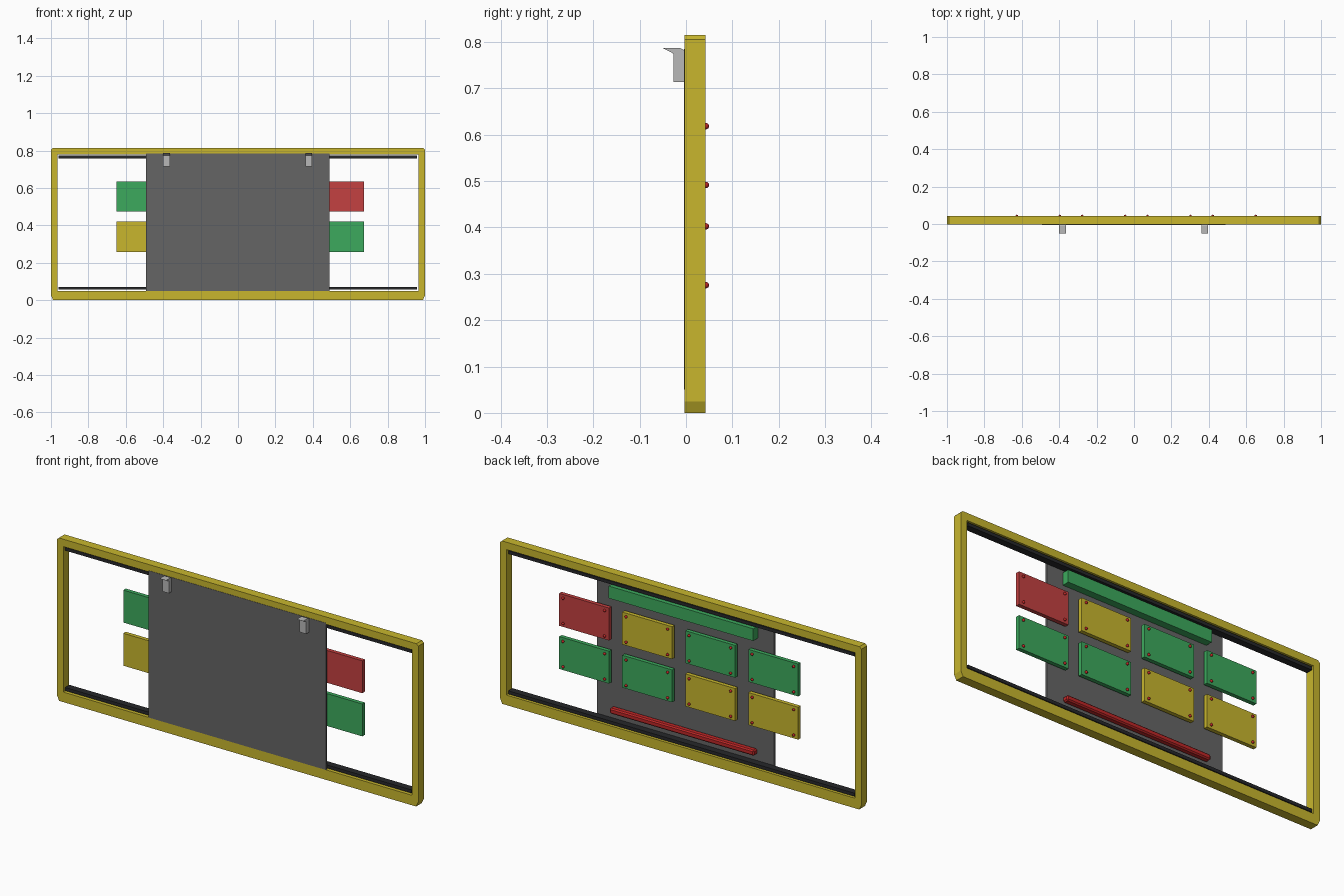
import bpy, bmesh
from mathutils import Matrix, Vector

if "Cube" in bpy.data.objects:
    bpy.data.objects.remove(bpy.data.objects["Cube"])


def material(name, rgb):
    m = bpy.data.materials.new(name)
    m.diffuse_color = (*rgb, 1)
    m.use_nodes = True
    m.node_tree.nodes["Principled BSDF"].inputs["Base Color"].default_value = m.diffuse_color
    return m


YELLOW = material("yellow", (0.58, 0.47, 0.027))
GREEN = material("green", (0.046, 0.40, 0.11))
RED = material("red", (0.55, 0.052, 0.052))
BRIGHT_RED = material("bright_red", (0.52, 0.02, 0.02))
GREY = material("dark_grey", (0.13, 0.13, 0.13))
LIGHT = material("light_grey", (0.48, 0.48, 0.48))
BLACK = material("black", (0.02, 0.021, 0.023))


def finish(name, bm, mat, bevel=0):
    bmesh.ops.recalc_face_normals(bm, faces=bm.faces)
    me = bpy.data.meshes.new(name)
    bm.to_mesh(me)
    bm.free()
    me.materials.append(mat)
    ob = bpy.data.objects.new(name, me)
    bpy.context.collection.objects.link(ob)
    if bevel:
        mod = ob.modifiers.new("edge_bevel", 'BEVEL')
        mod.width = bevel
        mod.segments = 1
        mod.limit_method = 'ANGLE'
    return ob


def box(name, x, y, z, mat, bevel=0):
    """Box from (min, max) pairs on each axis."""
    bm = bmesh.new()
    size = [b - a for a, b in (x, y, z)]
    mid = [(a + b) / 2 for a, b in (x, y, z)]
    bmesh.ops.create_cube(bm, size=1, matrix=Matrix.Translation(mid) @ Matrix.Diagonal((*size, 1)))
    return finish(name, bm, mat, bevel)


def extrude(bm, faces, offset):
    ret = bmesh.ops.extrude_face_region(bm, geom=faces, use_keep_orig=True)
    verts = [g for g in ret["geom"] if isinstance(g, bmesh.types.BMVert)]
    bmesh.ops.translate(bm, verts=verts, vec=Vector(offset))


# Outer frame: rectangular ring with clipped corners
F0, F1 = -0.003, 0.042
bm = bmesh.new()
outer = [(-0.988, 0), (0.988, 0), (1, 0.025), (1, 0.805),
         (0.99, 0.815), (-0.99, 0.815), (-1, 0.805), (-1, 0.025)]
inner = [(-0.965, 0.05), (0.965, 0.05), (0.965, 0.778), (-0.965, 0.778)]
o = [bm.verts.new((x, F0, z)) for x, z in outer]
i = [bm.verts.new((x, F0, z)) for x, z in inner]
ring = []
for k in range(4):
    n = (k + 1) % 4
    a, b, c = o[2 * k], o[2 * k + 1], o[(2 * k + 2) % 8]
    ring.append(bm.faces.new((a, b, i[n], i[k])))   # straight bar
    ring.append(bm.faces.new((b, c, i[n])))         # clipped corner
extrude(bm, ring, (0, F1 - F0, 0))
finish("outer_frame", bm, YELLOW)

# Dark rails just inside the top and bottom bars
box("top_rail", (-0.96, 0.957), (0.004, 0.038), (0.757, 0.773), BLACK)
box("bottom_rail", (-0.96, 0.957), (0.004, 0.038), (0.056, 0.072), BLACK)

# Front panel
box("front_panel", (-0.491, 0.489), (-0.0045, 0.004), (0.05, 0.785), GREY)

# Hooks on the panel front
profile = [(-0.003, 0.714), (-0.027, 0.714), (-0.027, 0.775),
           (-0.05, 0.787), (-0.012, 0.787), (-0.003, 0.782)]
for side, x in (("left", -0.40), ("right", 0.36)):
    bm = bmesh.new()
    face = bm.faces.new([bm.verts.new((x, y, z)) for y, z in profile])
    extrude(bm, [face], (0.036, 0, 0))
    finish(side + "_hook", bm, LIGHT)

# Two rows of four plates, each with four corner bolts
rows = [(0.555, (GREEN, GREEN, YELLOW, RED)),
        (0.339, (YELLOW, YELLOW, GREEN, GREEN))]
for r, (z, mats) in enumerate(rows):
    for c, mat in enumerate(mats):
        x = -0.511 + 0.349 * c
        label = f"{('upper', 'lower')[r]}_plate_{c + 1}"
        box(label, (x - 0.138, x + 0.138), (0.02, 0.04), (z - 0.081, z + 0.081), mat)
        bm = bmesh.new()
        for dx in (-0.115, 0.115):
            for dz in (-0.0635, 0.0635):
                bmesh.ops.create_uvsphere(bm, u_segments=12, v_segments=8, radius=0.0068,
                                          matrix=Matrix.Translation((x + dx, 0.043, z + dz)))
        for f in bm.faces:
            f.smooth = True
        finish(label + "_bolts", bm, BRIGHT_RED)

# Long bars across the back of the panel
box("upper_back_bar", (-0.4, 0.4), (0.004, 0.04), (0.685, 0.746), GREEN)
box("lower_back_bar", (-0.4, 0.4), (0.004, 0.036), (0.106, 0.134), BRIGHT_RED, 0.006)
